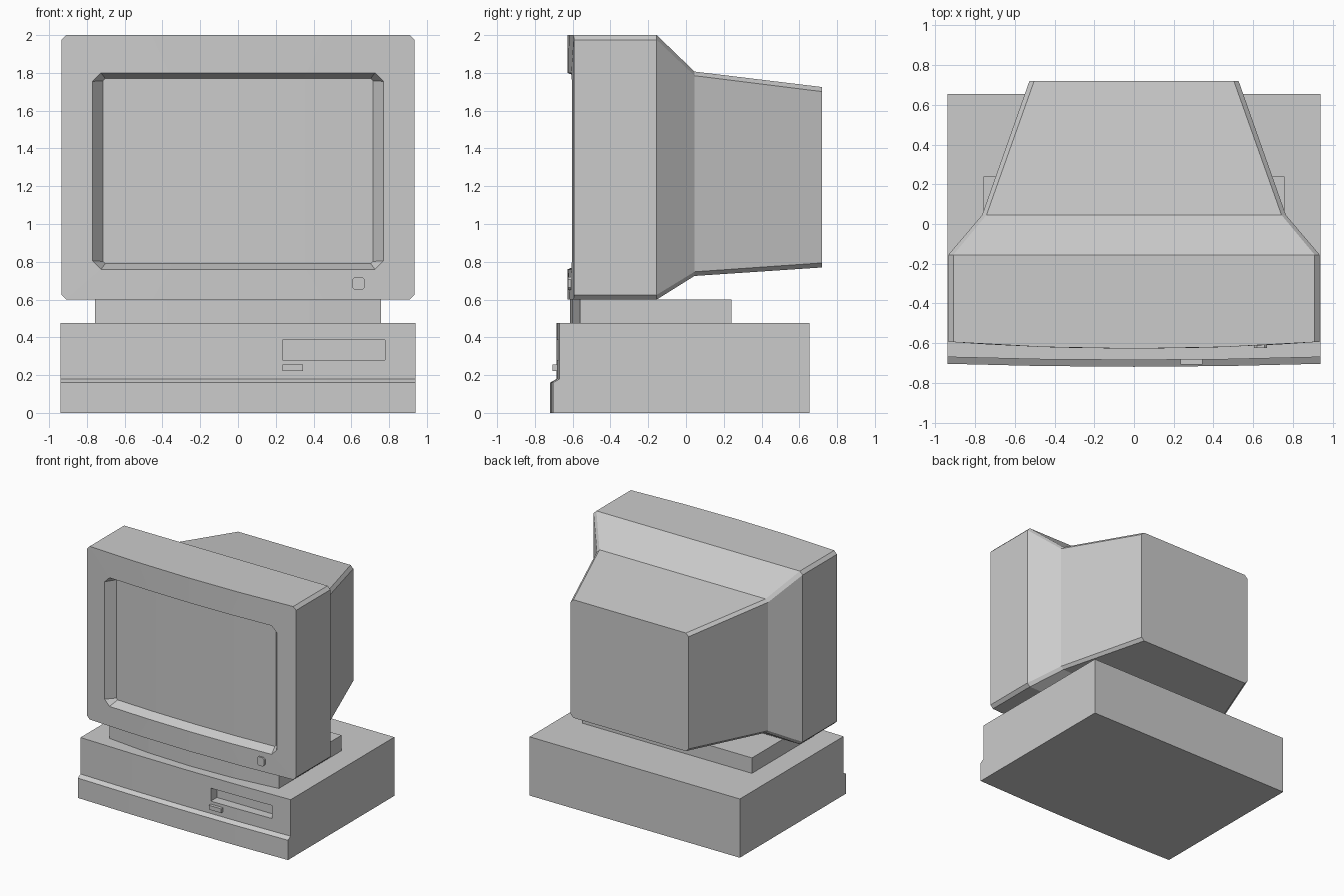
import bpy, bmesh

if "Cube" in bpy.data.objects:
    bpy.data.objects.remove(bpy.data.objects["Cube"])

N = 4  # segments across every bowed front


def make(name, verts, faces):
    mesh = bpy.data.meshes.new(name)
    mesh.from_pydata(verts, [], faces)
    bm = bmesh.new()
    bm.from_mesh(mesh)
    bmesh.ops.recalc_face_normals(bm, faces=bm.faces)
    bm.to_mesh(mesh)
    bm.free()
    obj = bpy.data.objects.new(name, mesh)
    bpy.context.collection.objects.link(obj)
    return obj


def ring(y, hx, z0, z1, c, bow=0.0, cx=0.0):
    """Chamfered rectangle facing -y, bulging forward by bow at x = 0."""
    w = hx - c
    xs = [-w + 2 * w * i / N for i in range(N + 1)]
    pts = [(x, z1) for x in xs] + [(hx, z1 - c), (hx, z0 + c)]
    pts += [(x, z0) for x in reversed(xs)] + [(-hx, z0 + c), (-hx, z1 - c)]
    return [(x + cx, y - bow * (1 - (x / 0.935) ** 2), z) for x, z in pts]


def loft(name, rings):
    """Skin a row of chamfered rings and cap both ends with vertical strips."""
    m = len(rings[0])
    verts = [p for r in rings for p in r]
    faces = [(k * m + i, k * m + (i + 1) % m, (k + 1) * m + (i + 1) % m, (k + 1) * m + i)
             for k in range(len(rings) - 1) for i in range(m)]
    for s in (0, (len(rings) - 1) * m):
        low = lambda i: s + 2 * N + 3 - i
        faces += [(s + i, s + i + 1, low(i + 1), low(i)) for i in range(N)]
        faces.append((s + N, s + N + 1, s + N + 2, s + N + 3))
        faces.append((s, low(0), s + m - 2, s + m - 1))
    return make(name, verts, faces)


def bowed_block(name, profile, hx, bow):
    """Extrude a y-z profile along x, bowing its front points."""
    m = len(profile)
    verts = []
    for i in range(N + 1):
        t = 2 * i / N - 1
        verts += [(t * hx, y - (bow * (1 - t * t) if y < 0 else 0), z) for y, z in profile]
    faces = [(k * m + i, k * m + (i + 1) % m, (k + 1) * m + (i + 1) % m, (k + 1) * m + i)
             for k in range(N) for i in range(m)]
    faces += [tuple(range(m)), tuple(range(N * m, N * m + m))]
    return make(name, verts, faces)


def box(name, x0, x1, y0, y1, z0, z1):
    bpy.ops.mesh.primitive_cube_add(size=1, location=((x0 + x1) / 2, (y0 + y1) / 2, (z0 + z1) / 2))
    obj = bpy.context.object
    obj.name = name
    obj.scale = (x1 - x0, y1 - y0, z1 - z0)
    return obj


# Monitor: recessed screen, bezel, front casing, tapered back
loft("monitor", [
    ring(-0.518, 0.715, 0.79, 1.77, 0.012, 0.035),
    ring(-0.593, 0.77, 0.76, 1.80, 0.045, 0.035),
    ring(-0.593, 0.935, 0.60, 2.00, 0.025, 0.035),
    ring(-0.155, 0.935, 0.60, 2.00, 0.025),
    ring(0.045, 0.765, 0.725, 1.807, 0.022),
    ring(0.72, 0.527, 0.77, 1.725, 0.024),
])

# Power button on the bezel
loft("power_button", [
    ring(-0.624, 0.033, 0.65, 0.72, 0.014, cx=0.638),
    ring(-0.595, 0.033, 0.65, 0.72, 0.014, cx=0.638),
])

# Pedestal between monitor and case
bowed_block("pedestal", [(-0.56, 0.475), (-0.56, 0.60), (0.24, 0.60), (0.24, 0.475)], 0.758, 0.055)

# Computer case with a stepped, bowed front
case = bowed_block("computer_case", [
    (-0.704, 0.0), (-0.704, 0.16), (-0.67, 0.18), (-0.67, 0.475), (0.655, 0.475), (0.655, 0.0),
], 0.94, 0.015)

# Disk drive slot cut into the case
cutter = box("slot_cutter", 0.235, 0.777, -0.80, -0.605, 0.28, 0.385)
cutter.hide_render = True
cutter.hide_viewport = True
cutter.display_type = 'WIRE'
cut = case.modifiers.new("drive_slot", 'BOOLEAN')
cut.operation = 'DIFFERENCE'
cut.solver = 'EXACT'
cut.object = cutter

# Eject button under the slot
box("eject_button", 0.235, 0.345, -0.708, -0.66, 0.222, 0.256)
